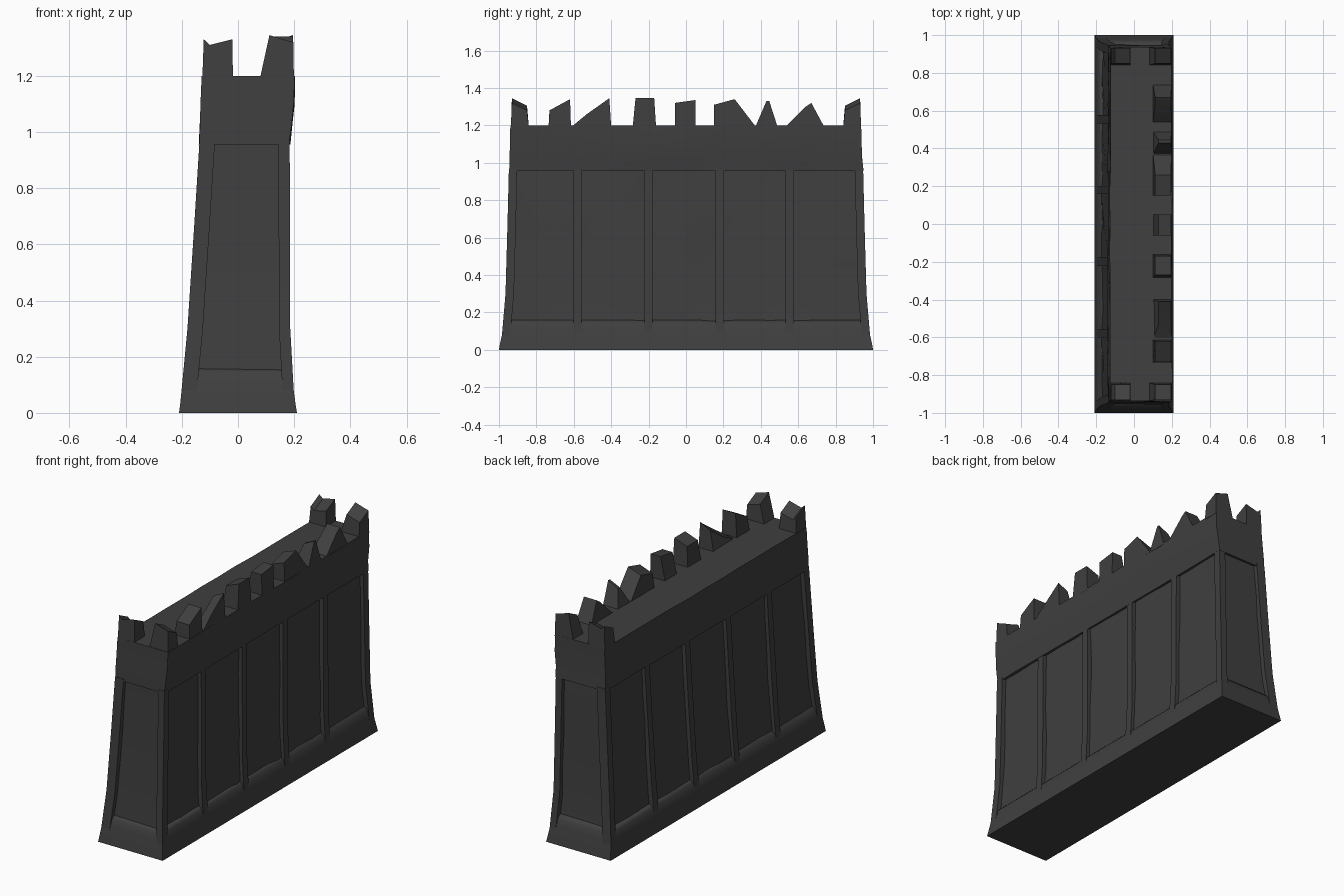
import bpy, bmesh, math, random

if "Cube" in bpy.data.objects:
    bpy.data.objects.remove(bpy.data.objects["Cube"])

random.seed(4)
stone = bpy.data.materials.new("dark_stone")
stone.diffuse_color = (0.05, 0.05, 0.05, 1)
stone.use_nodes = True
stone.node_tree.nodes["Principled BSDF"].inputs["Base Color"].default_value = stone.diffuse_color

# battered wall outline: height, left x, right x, half length
PROFILE = [(0, -.21, .21, 1.0), (.03, -.206, .205, .995), (.12, -.197, .193, .975),
           (.3, -.18, .186, .965), (.65, -.157, .185, .955), (.97, -.137, .184, .947)]


def outline(z):
    for a, b in zip(PROFILE, PROFILE[1:]):
        if z <= b[0]:
            t = (z - a[0]) / (b[0] - a[0])
            return [p + t * (q - p) for p, q in zip(a, b)][1:]
    return list(PROFILE[-1][1:])


def finish(name, bm, angle=35):
    bmesh.ops.recalc_face_normals(bm, faces=bm.faces)
    me = bpy.data.meshes.new(name)
    bm.to_mesh(me)
    bm.free()
    me.materials.append(stone)
    me.polygons.foreach_set("use_smooth", [True] * len(me.polygons))
    me.set_sharp_from_angle(angle=math.radians(angle))
    ob = bpy.data.objects.new(name, me)
    bpy.context.collection.objects.link(ob)
    return ob


def loft(name, rings, jitter=0, angle=35):
    """Skin closed loops of equal length and cap both ends."""
    bm = bmesh.new()
    loops = []
    for r in rings:
        loops.append([bm.verts.new((x + random.uniform(-jitter, jitter),
                                    y + random.uniform(-jitter, jitter), z)) for x, y, z in r])
    n = len(loops[0])
    for a, b in zip(loops, loops[1:]):
        for i in range(n):
            bm.faces.new((a[i], a[(i + 1) % n], b[(i + 1) % n], b[i]))
    bm.faces.new(loops[0])
    bm.faces.new(loops[-1])
    return finish(name, bm, angle)


def rect(x0, x1, y0, y1, z, n=1):
    """Rectangle loop, long sides cut into n pieces."""
    right = [(x1, y0 + (y1 - y0) * i / n, z) for i in range(n + 1)]
    left = [(x0, y1 + (y0 - y1) * i / n, z) for i in range(n + 1)]
    return right + left


def wall_ring(z, inset, n=1):
    l, r, h = outline(z)
    return rect(l + inset, r - inset, -h + inset, h - inset, z, n)


# recessed wall core, slightly uneven
loft("wall_core", [wall_ring(z, .025, 15) for z in (.08, .25, .45, .65, .8, 1.0)], .005, 50)

# flared plinth
loft("plinth", [wall_ring(0, 0), wall_ring(.03, 0), wall_ring(.1, .0),
                wall_ring(.14, .004), wall_ring(.16, .024)], 0, 50)

# overhanging top band with the flat walkway
loft("top_band", [rect(-.112, .16, -.925, .925, .965, 12), rect(-.137, .184, -.947, .947, .955, 12),
                  rect(-.135, .19, -.944, .944, 1.02, 12), rect(-.131, .199, -.94, .94, 1.1, 12),
                  rect(-.127, .2, -.937, .937, 1.2, 12)], .003, 50)

# pilasters between the panels on both long sides
HEIGHTS = (.08, .3, .65, .97)
for i, y in enumerate((-.58, -.2, .18, .555)):
    for side in (-1, 1):
        rings = []
        for z in HEIGHTS:
            l, r, h = outline(z)
            if side > 0:
                rings.append(rect(r - .05, r - .002, y - .022, y + .022, z))
            else:
                rings.append(rect(l + .002, l + .05, y - .022, y + .022, z))
        loft(f"pilaster_{i}_{'right' if side > 0 else 'left'}", rings)

# corner posts
for sx in (-1, 1):
    for sy in (-1, 1):
        rings = []
        for z in HEIGHTS:
            l, r, h = outline(z)
            xs = (r - .04, r) if sx > 0 else (l, l + .055)
            ys = sorted((sy * h, sy * (h - .045)))
            rings.append(rect(*xs, *ys, z))
        loft(f"corner_post_{'right' if sx > 0 else 'left'}_{'back' if sy > 0 else 'front'}", rings)

# broken merlons along the right edge: outlines as (y, z)
MERLONS = [[(-.735, 1.19), (-.73, 1.28), (-.62, 1.34), (-.615, 1.19)],
           [(-.615, 1.19), (-.53, 1.26), (-.41, 1.345), (-.40, 1.19)],
           [(-.285, 1.19), (-.27, 1.345), (-.17, 1.345), (-.16, 1.19)],
           [(-.06, 1.19), (-.06, 1.32), (.05, 1.335), (.05, 1.19)],
           [(.15, 1.19), (.15, 1.31), (.26, 1.34), (.375, 1.19)],
           [(.37, 1.19), (.43, 1.33), (.445, 1.33), (.49, 1.19)],
           [(.53, 1.19), (.64, 1.30), (.67, 1.32), (.74, 1.19)]]
for i, m in enumerate(MERLONS):
    lean = .03 if i % 2 else .012
    inner = [(.1 + (lean if z > 1.2 else 0), y, z - (.03 if z > 1.2 and i % 3 else 0)) for y, z in m]
    loft(f"merlon_{i}", [inner, [(.199 - (.004 if z > 1.2 else 0), y, z) for y, z in m]])

# broken corner merlons: outer outline as (x, z), with the inner side lower
for sy, label in ((-1, "front"), (1, "back")):
    for side, m in (("left", [(-.127, 1.19), (-.122, 1.33), (-.1, 1.31), (-.02, 1.33), (-.018, 1.19)]),
                    ("right", [(.078, 1.19), (.112, 1.345), (.16, 1.33), (.197, 1.32), (.199, 1.19)])):
        outer = [(x, sy * (.936 - (.005 if z > 1.2 else 0)), z) for x, z in m]
        inner = [(x, sy * (.84 + (.01 if z > 1.2 else 0)), z - (.04 if z > 1.2 else 0)) for x, z in m]
        loft(f"corner_merlon_{label}_{side}", [outer, inner])
